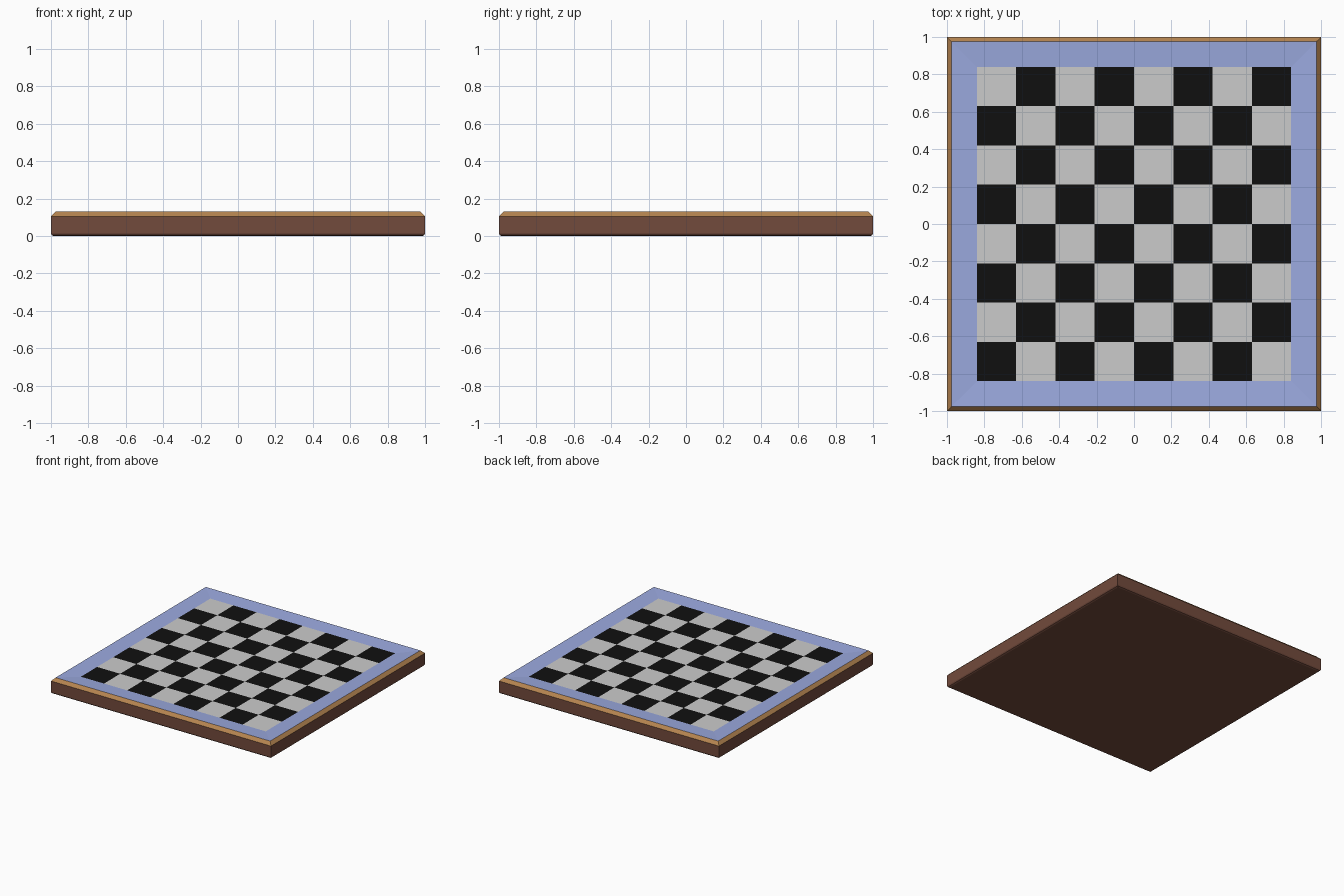
import bpy, bmesh, math

if "Cube" in bpy.data.objects:
    bpy.data.objects.remove(bpy.data.objects["Cube"])

def material(name, rgb):
    m = bpy.data.materials.new(name)
    m.diffuse_color = (*rgb, 1)
    m.use_nodes = True
    m.node_tree.nodes["Principled BSDF"].inputs["Base Color"].default_value = m.diffuse_color
    return m

def finish(name, bm, mats):
    me = bpy.data.meshes.new(name)
    bm.to_mesh(me)
    bm.free()
    for m in mats:
        me.materials.append(m)
    ob = bpy.data.objects.new(name, me)
    bpy.context.collection.objects.link(ob)
    return ob

def square_loft(name, profile, mat, cap_bottom=False):
    """Sweep a (half width, height) profile around a square."""
    bm = bmesh.new()
    rings = [[bm.verts.new((sx * r, sy * r, z))
              for sx, sy in ((-1, -1), (1, -1), (1, 1), (-1, 1))]
             for r, z in profile]
    for a, b in zip(rings, rings[1:]):
        for j in range(4):
            k = (j + 1) % 4
            bm.faces.new((a[j], a[k], b[k], b[j]))
    if cap_bottom:
        bm.faces.new(rings[0][::-1])
    return finish(name, bm, [mat])

walnut = material("walnut", (0.17, 0.069, 0.045))
oak = material("oak", (0.46, 0.23, 0.08))
blue = material("blue", (0.33, 0.40, 0.74))
black = material("black", (0.005, 0.005, 0.005))
pale = material("pale", (0.8, 0.8, 0.8))

# Wooden base, chamfered trim and the border sloping gently in to the board
square_loft("base", [(0.985, 0), (0.995, 0.005), (1, 0.015), (1, 0.105)], walnut, True)
square_loft("trim", [(1, 0.105), (0.975, 0.13)], oak)
square_loft("border", [(0.975, 0.13), (0.84, 0.122)], blue)

# Playing field of 8 x 8 squares
HALF, N = 0.84, 8
bm = bmesh.new()
bmesh.ops.create_grid(bm, x_segments=N, y_segments=N, size=HALF)
for f in bm.faces:
    c = f.calc_center_median()
    i, j = (math.floor((v + HALF) / (2 * HALF / N)) for v in (c.x, c.y))
    f.material_index = (i + j) % 2
bmesh.ops.translate(bm, verts=bm.verts, vec=(0, 0, 0.122))
finish("playing_field", bm, [black, pale])
